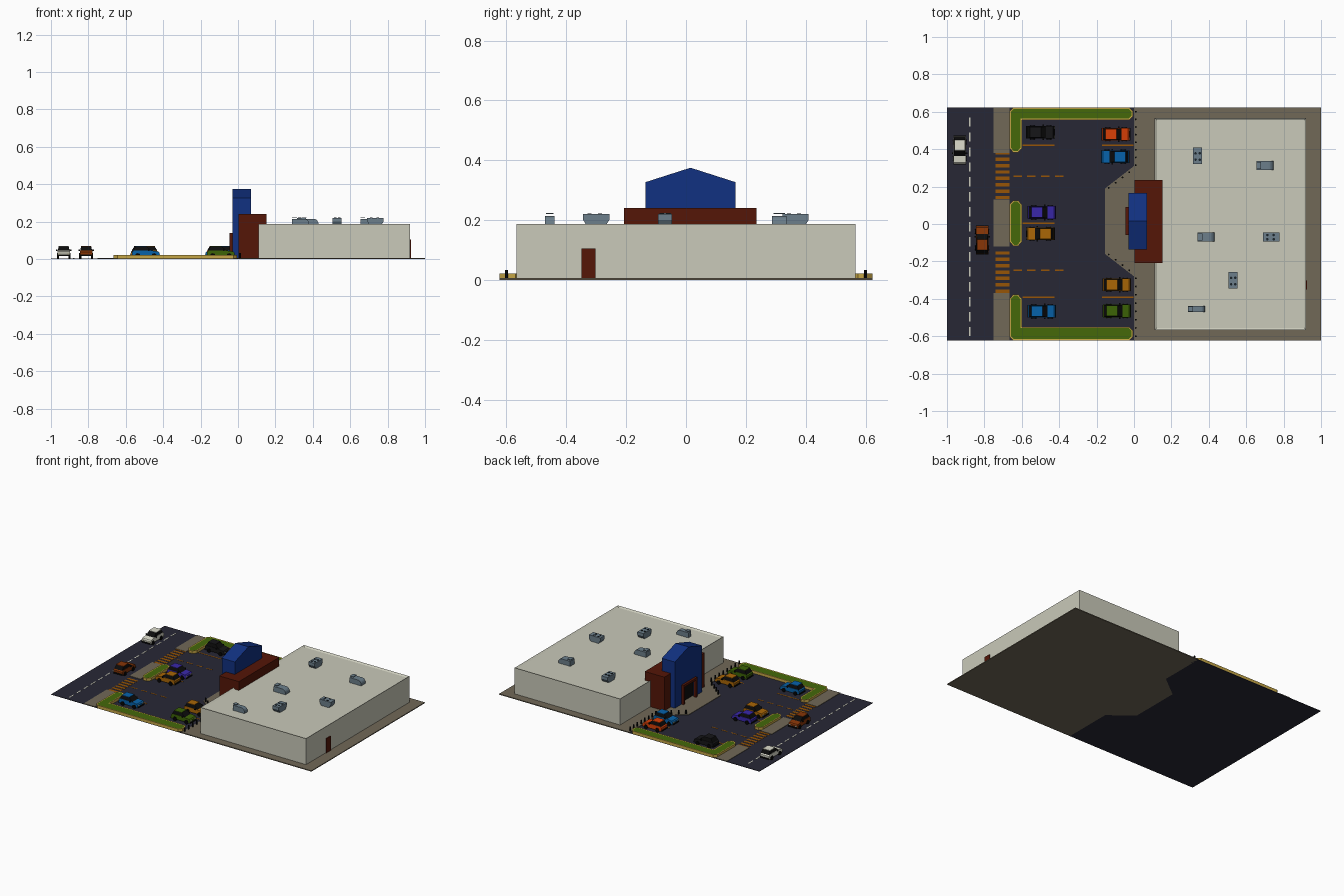
import bpy, bmesh, math
from mathutils import Matrix, Vector

if "Cube" in bpy.data.objects:
    bpy.data.objects.remove(bpy.data.objects["Cube"])

mats = {}

def mat(hexcol):
    if hexcol not in mats:
        m = bpy.data.materials.new("paint_" + hexcol)
        rgb = [(int(hexcol[i:i + 2], 16) / 255) ** 2.2 for i in (0, 2, 4)]
        m.diffuse_color = (*rgb, 1)
        m.use_nodes = True
        m.node_tree.nodes["Principled BSDF"].inputs["Base Color"].default_value = m.diffuse_color
        mats[hexcol] = m
    return mats[hexcol]

def finish(name, bm, cols, place=None):
    bmesh.ops.recalc_face_normals(bm, faces=bm.faces)
    me = bpy.data.meshes.new(name)
    bm.to_mesh(me)
    bm.free()
    ob = bpy.data.objects.new(name, me)
    bpy.context.collection.objects.link(ob)
    for c in cols:
        me.materials.append(mat(c))
    if place:
        ob.location = (place[0], place[1], place[2])
        ob.rotation_euler.z = math.radians(place[3])
    return ob

def add_box(bm, x0, x1, y0, y1, z0, z1):
    s = Matrix.Diagonal((x1 - x0, y1 - y0, z1 - z0, 1))
    t = Matrix.Translation(((x0 + x1) / 2, (y0 + y1) / 2, (z0 + z1) / 2))
    bmesh.ops.create_cube(bm, size=1, matrix=t @ s)

def boxes(name, dims, col, place=None):
    bm = bmesh.new()
    for d in dims:
        add_box(bm, *d)
    return finish(name, bm, [col], place)

def prism_bm(profile, a, b, axis):
    """Extrude a 2D profile from a to b along the given axis."""
    def at(u, v, w):
        return {'x': (w, u, v), 'y': (u, w, v), 'z': (u, v, w)}[axis]
    bm = bmesh.new()
    f = bm.faces.new([bm.verts.new(at(u, v, a)) for u, v in profile])
    ext = bmesh.ops.extrude_face_region(bm, geom=[f])['geom']
    move = Vector(at(0, 0, b - a))
    bmesh.ops.translate(bm, vec=move, verts=[g for g in ext if isinstance(g, bmesh.types.BMVert)])
    bmesh.ops.recalc_face_normals(bm, faces=bm.faces)
    return bm

def inset_top(bm, width, drop, index):
    top = max((f for f in bm.faces if f.normal.z > .9), key=lambda f: f.calc_center_median().z)
    bmesh.ops.inset_region(bm, faces=[top], thickness=width, use_even_offset=True)
    bmesh.ops.translate(bm, vec=(0, 0, -drop), verts=top.verts)
    top.material_index = index

ASPHALT, PAVE, RED, BLUE, BLACK = "2c2c38", "706858", "551c10", "183480", "141414"
WALL, ORANGE, YELLOW, GRASS, METAL = "c8c8b8", "96560f", "c4a448", "466812", "6c7e8a"
Y = .6225

# ground: asphalt, pavement strips and the paved forecourt
boxes("asphalt", [(-1, .01, -Y, Y, 0, .003)], ASPHALT)
boxes("pavement_strips", [(-.75, -.665, a, b, .001, .006)
      for a, b in ((.38, Y), (-.12, .13), (-Y, -.37))], PAVE)
forecourt = [(1, -Y), (1, Y), (0, Y), (0, .31), (-.155, .19), (-.155, -.16), (0, -.28), (0, -Y)]
finish("forecourt", prism_bm(forecourt, 0, .006, 'z'), [PAVE])

# kerbed grass islands
corner = [(-.665, .405), (-.645, .382), (-.62, .382), (-.6, .405), (-.6, .556), (-.025, .556),
          (-.006, .575), (-.006, .603), (-.025, Y), (-.645, Y), (-.665, .603)]
centre = [(-.665, -.095), (-.645, -.118), (-.62, -.118), (-.6, -.095),
          (-.6, .105), (-.62, .126), (-.645, .126), (-.665, .105)]
for name, shape in (("back_island", corner), ("middle_island", centre),
                    ("front_island", [(x, -y if y > .6 else .006 - y) for x, y in corner])):
    bm = prism_bm(shape, .001, .022, 'z')
    inset_top(bm, .007, .001, 1)
    finish(name, bm, [YELLOW, GRASS])

# painted markings
boxes("road_dashes", [(-.882, -.874, -.6 + i * .08, -.55 + i * .08, .003, .004) for i in range(16)
      if -.55 + i * .08 < Y], WALL)
boxes("crosswalks", [(-.74, -.665, y + i * .034, y + .018 + i * .034, .003, .0045)
      for y in (.133, -.368) for i in range(8 if y > 0 else 7)], ORANGE)
boxes("lane_dashes", [(-.645 + i * .074, -.6 + i * .074, y - .004, y + .004, .003, .004)
      for y in (.255, -.248) for i in range(3 + 1) if i < 4], ORANGE)
boxes("parking_lines", [(a, b, y - .004, y + .004, .003, .004)
      for y in (.42, -.392) for a, b in ((-.595, -.425), (-.17, -.003))]
      + [(-.595, -.425, 0, .008, .003, .004)], ORANGE)

# store hall with a parapet roof
bm = bmesh.new()
add_box(bm, .11, .92, -.567, .567, .003, .187)
bmesh.ops.recalc_face_normals(bm, faces=bm.faces)
inset_top(bm, .012, .008, 0)
finish("store_hall", bm, [WALL])
boxes("back_door", [(.918, .926, -.35, -.302, .006, .105)], RED)

# entrance: brick block and gabled porch with a door opening
boxes("brick_entrance", [(.002, .152, -.208, .235, .003, .24)], RED)
c = .015
gable = [(c - .15, .003), (c - .07, .003), (c - .07, .13), (c + .07, .13), (c + .07, .003),
         (c + .15, .003), (c + .15, .327), (c, .375), (c - .15, .327)]
finish("gabled_porch", prism_bm(gable, -.03, .07, 'x'), [BLUE])
boxes("door_leaves", [(-.014, .0, c - .07, c - .002, .006, .13),
                      (-.014, .0, c + .002, c + .07, .006, .13)], BLACK)
boxes("door_frame", [(-.046, -.028, c - .075, c - .06, .006, .14),
                     (-.046, -.028, c + .06, c + .075, .006, .14),
                     (-.046, -.028, c - .06, c + .06, .125, .14)], RED)

# bollards follow the edge of the forecourt
def along(p, q, n):
    return [Vector(p).lerp(Vector(q), i / (n - 1)) for i in range(n)]
bm = bmesh.new()
for p in (along((.01, .6), (.01, .315), 8) + along((-.025, .277), (-.135, .193), 4)
          + along((.01, -.6), (.01, -.29), 8) + along((-.025, -.248), (-.135, -.163), 4)):
    bmesh.ops.create_cone(bm, cap_ends=True, segments=8, radius1=.005, radius2=.005, depth=.028,
                          matrix=Matrix.Translation((p[0], p[1], .019)))
finish("bollards", bm, [BLACK])

# roof vents: rounded hoods and twin-fan coolers
hood = [(-.045, 0), (-.045, .035)] + [(.02 + .025 * math.sin(math.radians(a)),
        .01 + .025 * math.cos(math.radians(a))) for a in range(0, 91, 18)] + [(.045, 0)]
for x, y, w in ((.7, .312, .024), (.385, -.07, .024), (.335, -.455, .016)):
    finish("roof_hood", prism_bm(hood, -w, w, 'y'), [METAL], (x, y, .179, 0))
    boxes("hood_lid", [(-.046, -.02, -w * .8, w * .8, .041, .044)], METAL, (x, y, .179, 0))
cooler = [(-.03, 0), (-.044, .022), (-.044, .041), (.044, .041), (.044, .022), (.03, 0)]
for x, y, turn in ((.34, .366, 90), (.735, -.07, 0), (.53, -.3, 90)):
    place = (x, y, .179, turn)
    finish("roof_cooler", prism_bm(cooler, -.024, .024, 'y'), [METAL], place)
    bm = bmesh.new()
    for dx in (-.022, .012):
        for dy in (-.011, .011):
            bmesh.ops.create_cone(bm, cap_ends=True, segments=10, radius1=.007, radius2=.007, depth=.004,
                                  matrix=Matrix.Translation((dx, dy, .041)))
    finish("cooler_fans", bm, ["20282e"], place)

# cars, local +x is forward
body = [(-.072, .012), (-.073, .034), (-.066, .043), (.024, .043), (.066, .037), (.073, .03), (.073, .012)]
cabin = [(-.069, .041), (-.054, .065), (.002, .065), (.033, .04)]

def car(x, y, turn, col):
    place = (x, y, .003, turn)
    finish("car_body", prism_bm(body, -.034, .034, 'y'), [col], place)
    bm = prism_bm(cabin, -.032, .032, 'y')
    for v in bm.verts:
        if v.co.z > .05:
            v.co.y *= .82
    finish("car_windows", bm, [BLACK], place)
    boxes("car_roof", [(-.055, .003, -.028, .028, .064, .067)], col, place)
    boxes("car_trim", [(-.077, -.07, -.033, .033, .012, .02), (.07, .077, -.033, .033, .012, .02)]
          + [(.012, .02, s * .037 - .005, s * .037 + .005, .04, .047) for s in (-1, 1)], BLACK, place)
    boxes("car_headlights", [(.068, .0745, s * .024 - .007, s * .024 + .007, .022, .029)
          for s in (-1, 1)], "d8d4b8", place)
    bm = bmesh.new()
    for wx in (-.043, .045):
        for s in (-1, 1):
            bmesh.ops.create_cone(bm, cap_ends=True, segments=12, radius1=.014, radius2=.014, depth=.012,
                matrix=Matrix.Translation((wx, s * .031, .014)) @ Matrix.Rotation(math.pi / 2, 4, 'X'))
    finish("car_wheels", bm, ["0c0c0c"], place)

for args in ((-.5, .49, 0, "1c1c1e"), (-.493, .062, 0, "3c2ca8"), (-.5, -.052, 180, "a8660f"),
             (-.493, -.467, 0, "0f62a8"), (-.097, .48, 0, "d8420f"), (-.1, .36, 180, "0f62a8"),
             (-.092, -.325, 0, "a8660f"), (-.092, -.465, 0, "3f640f"),
             (-.932, .395, -90, "dcdccc"), (-.812, -.085, 90, "86380f")):
    car(*args)
